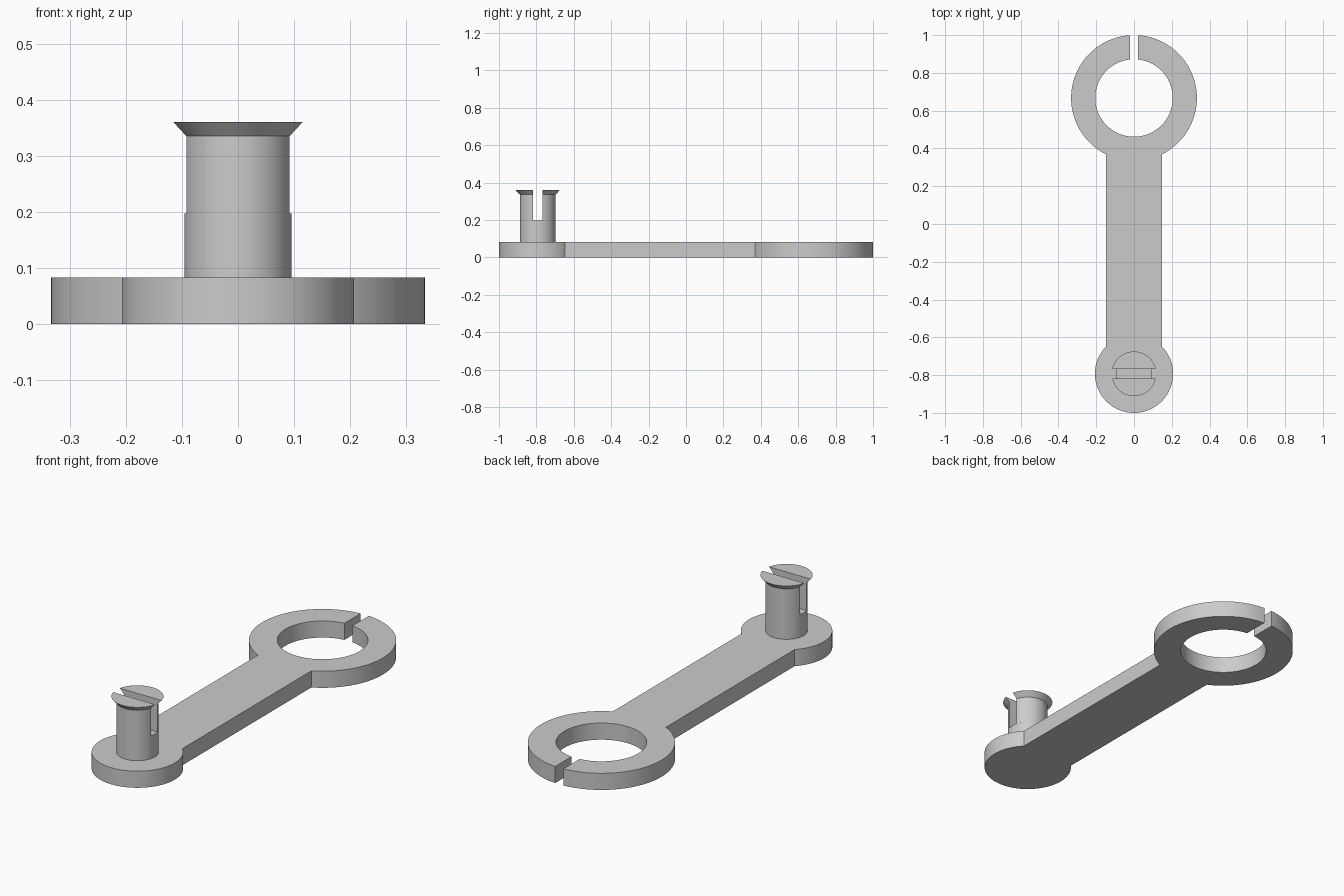
import bpy
import bmesh
from math import asin, acos, cos, sin, pi

if "Cube" in bpy.data.objects:
    bpy.data.objects.remove(bpy.data.objects["Cube"], do_unlink=True)

THICK = 0.083
RING_Y, RING_R, HOLE_R, GAP = 0.667, 0.333, 0.205, 0.0225
END_Y, END_R = -0.793, 0.207
BAR = 0.147
POST_R, HEAD_R, SLOT = 0.0955, 0.118, 0.026
SLOT_Z, NECK_Z, TOP_Z = 0.197, 0.335, 0.36

grey = bpy.data.materials.new("plain grey")
grey.use_nodes = True
colour = (0.6, 0.6, 0.6, 1)
grey.diffuse_color = colour
grey.node_tree.nodes["Principled BSDF"].inputs["Base Color"].default_value = colour


def arc(cy, r, start, end, n):
    """Points on an arc about (0, cy)."""
    angles = [start + (end - start) * i / n for i in range(n + 1)]
    return [(r * cos(a), cy + r * sin(a)) for a in angles]


def loft(name, sections, heights):
    """Join matching outlines at rising heights into a closed solid."""
    bm = bmesh.new()
    rings = [[bm.verts.new((x, y, z)) for x, y in pts]
             for pts, z in zip(sections, heights)]
    for low, high in zip(rings, rings[1:]):
        for i in range(len(low)):
            j = (i + 1) % len(low)
            bm.faces.new((low[i], low[j], high[j], high[i]))
    bm.faces.new(rings[0][::-1])
    bm.faces.new(rings[-1])
    bmesh.ops.recalc_face_normals(bm, faces=bm.faces)
    mesh = bpy.data.meshes.new(name)
    bm.to_mesh(mesh)
    bm.free()
    mesh.materials.append(grey)
    obj = bpy.data.objects.new(name, mesh)
    bpy.context.collection.objects.link(obj)
    bpy.ops.object.select_all(action='DESELECT')
    obj.select_set(True)
    bpy.context.view_layer.objects.active = obj
    bpy.ops.object.shade_smooth_by_angle(angle=pi / 6)
    return obj


# Link plate: split ring, bar and rounded end in a single outline
ring_join = acos(BAR / RING_R)
end_join = acos(BAR / END_R)
gap_out = pi / 2 - asin(GAP / RING_R)
gap_in = pi / 2 - asin(GAP / HOLE_R)
outline = (arc(RING_Y, RING_R, -ring_join, gap_out, 48)
           + arc(RING_Y, HOLE_R, gap_in, gap_in - 2 * (gap_in + pi / 2), 96)
           + arc(RING_Y, RING_R, pi - gap_out, pi + ring_join, 48)
           + arc(END_Y, END_R, pi - end_join, 2 * pi + end_join, 72))
loft("link_plate", [outline, outline], [0, THICK])

# Solid lower part of the post, sunk slightly into the plate
circle = arc(END_Y, POST_R, 0, 2 * pi, 72)[:-1]
loft("post_base", [circle, circle], [THICK / 2, SLOT_Z])


# Two prongs either side of the slot, each flaring into half of the head
def segment(r, side):
    a = asin(SLOT / r)
    pts = arc(0, r, a, pi - a, 36)
    return [(x, END_Y + side * y) for x, y in pts]


for side, label in ((-1, "front"), (1, "back")):
    stem, head = segment(POST_R, side), segment(HEAD_R, side)
    loft(label + "_prong", [stem, stem, head], [SLOT_Z, NECK_Z, TOP_Z])
